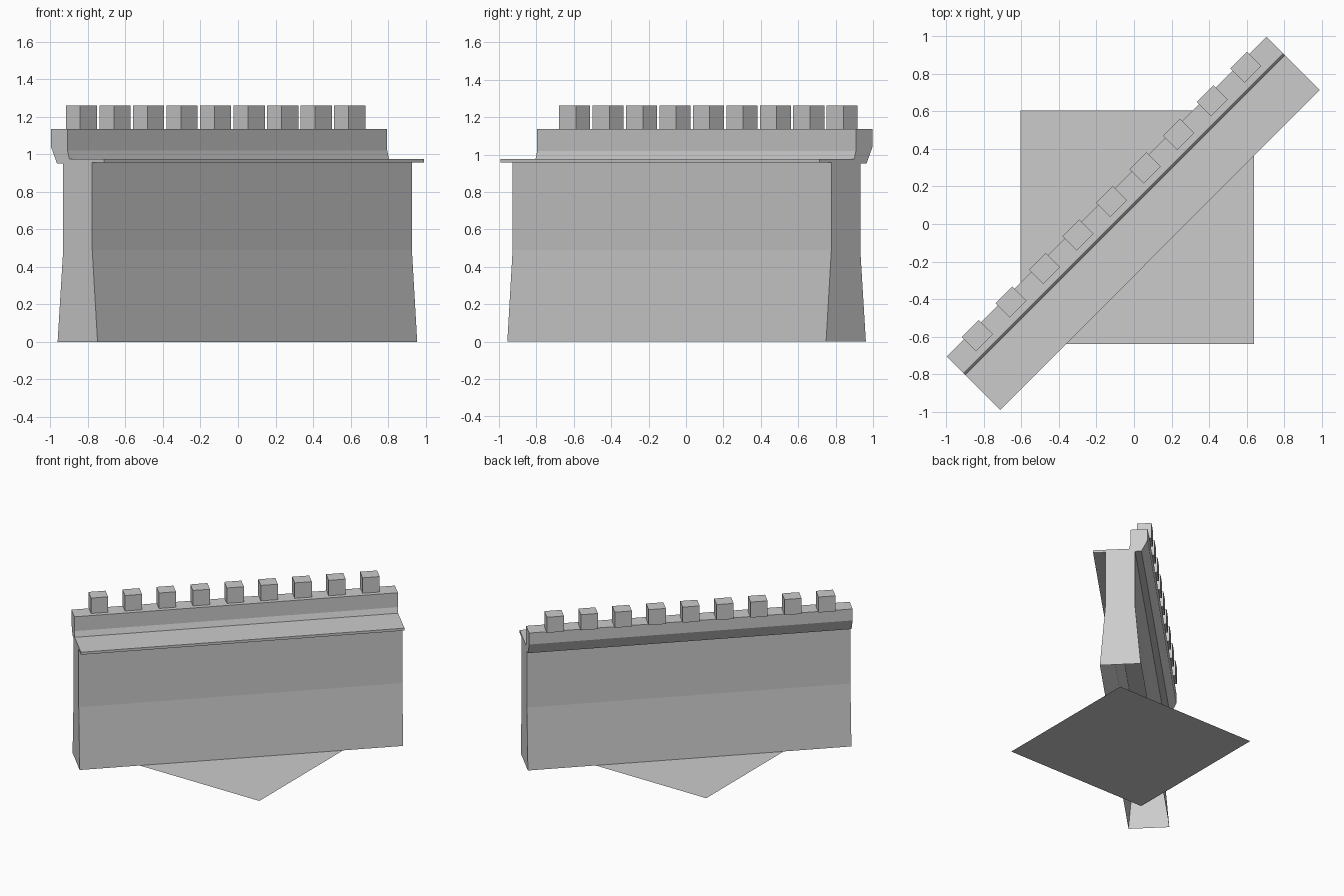
import bpy, bmesh, math
from mathutils import Matrix

if "Cube" in bpy.data.objects:
    bpy.data.objects.remove(bpy.data.objects["Cube"])

R = Matrix.Rotation(math.radians(45), 4, 'Z')   # wall runs along the x=y diagonal
U = 1.205                                       # half length of wall


def finish(name, bm):
    bmesh.ops.recalc_face_normals(bm, faces=bm.faces)
    mesh = bpy.data.meshes.new(name)
    bm.to_mesh(mesh)
    bm.free()
    ob = bpy.data.objects.new(name, mesh)
    bpy.context.collection.objects.link(ob)
    return ob


# Wall shell: cross-section (across, height) swept along its length, open underneath
profile = [(-0.146, 0), (-0.106, 0.49), (-0.106, 0.956), (-0.196, 0.956),
           (-0.196, 0.976), (0.067, 0.976), (0.08, 1.02), (0.08, 1.136),
           (0.206, 1.136), (0.206, 1.043), (0.16, 0.952), (0.113, 0.952),
           (0.113, 0.49), (0.155, 0)]
bm = bmesh.new()
ends = [[bm.verts.new((u, v, z)) for v, z in profile] for u in (-U, U)]
for i in range(len(profile) - 1):
    bm.faces.new((ends[0][i], ends[0][i + 1], ends[1][i + 1], ends[1][i]))
for e in ends:
    bm.faces.new(e)
bm.transform(R)
finish("rampart_wall", bm)

# Row of merlons on the parapet
bm = bmesh.new()
for i in range(9):
    u = -1.011 + i * 2.023 / 8
    m = Matrix.Translation((u, 0.169, 1.198)) @ Matrix.Diagonal((0.127, 0.108, 0.126, 1))
    bmesh.ops.create_cube(bm, size=1, matrix=R @ m)
bm.transform(Matrix.Identity(4))
finish("merlons", bm)

# Thin square ground tile
bm = bmesh.new()
bmesh.ops.create_grid(bm, x_segments=1, y_segments=1, size=0.622,
                      matrix=Matrix.Translation((0.017, -0.017, 0)))
finish("ground_tile", bm)
